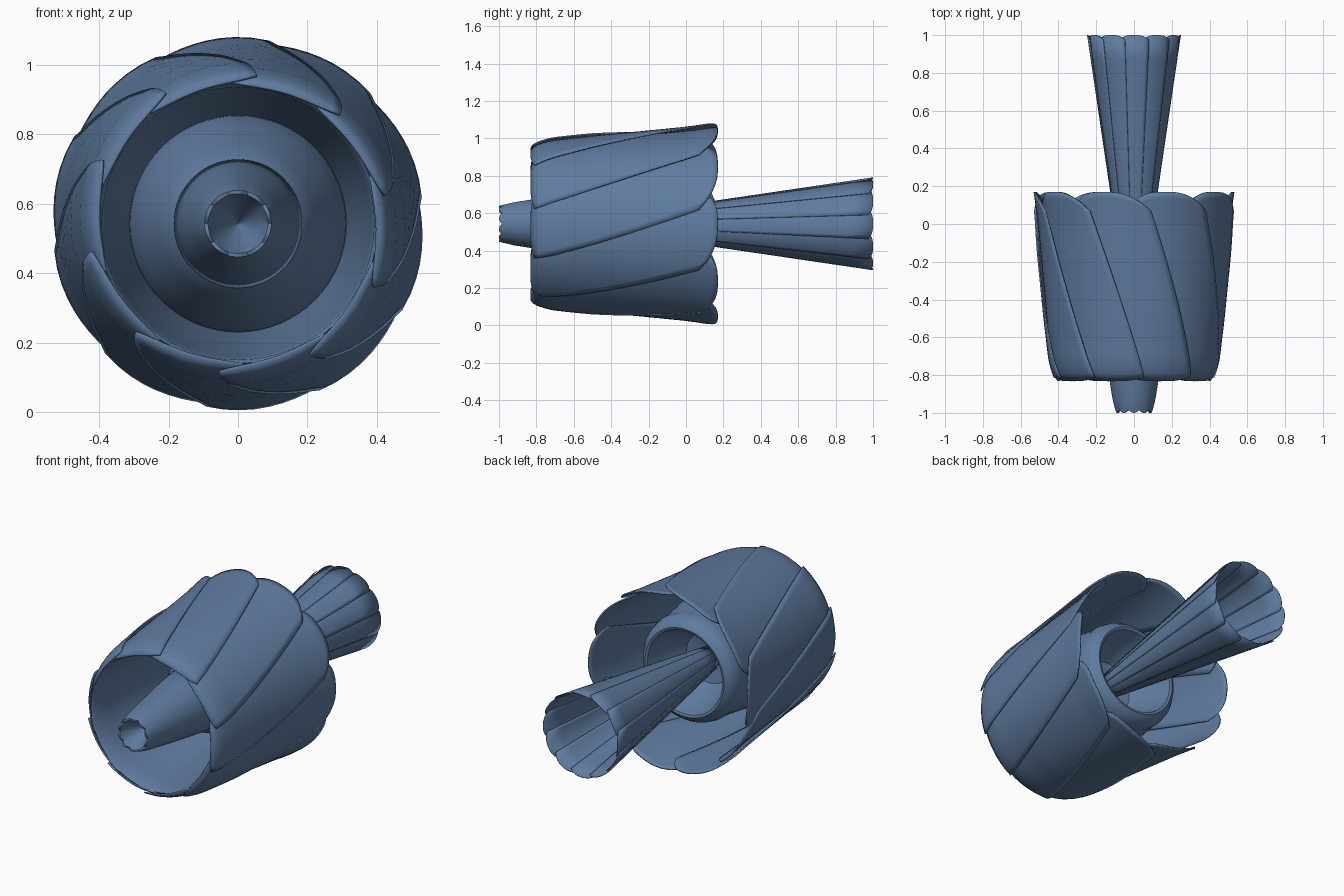
import bpy, math

if "Cube" in bpy.data.objects:
    bpy.data.objects.remove(bpy.data.objects["Cube"])

CZ = 0.543  # height of the long axis

BLUE = bpy.data.materials.new("slate_blue")
BLUE.diffuse_color = (0.115, 0.20, 0.35, 1)
BLUE.use_nodes = True
BLUE.node_tree.nodes["Principled BSDF"].inputs["Base Color"].default_value = BLUE.diffuse_color


def interp(pts, y):
    for (a, ra), (b, rb) in zip(pts, pts[1:]):
        if y <= b:
            return ra + (rb - ra) * max(0, (y - a)) / (b - a)
    return pts[-1][1]


def make(name, verts, faces, thick=0):
    me = bpy.data.meshes.new(name)
    me.from_pydata(verts, [], faces)
    me.materials.append(BLUE)
    me.update()
    ob = bpy.data.objects.new(name, me)
    bpy.context.collection.objects.link(ob)
    bpy.context.view_layer.objects.active = ob
    ob.select_set(True)
    bpy.ops.object.shade_smooth_by_angle(angle=math.radians(45))
    ob.select_set(False)
    if thick:
        m = ob.modifiers.new("thickness", 'SOLIDIFY')
        m.thickness = thick
        m.offset = 0
    return ob


def petals(name, n, profile, half, twist, tilt, back_round, front_round, thick, nu=12, nv=32):
    """Ring of overlapping, twisted, round-ended petals around the y axis."""
    verts, faces = [], []
    y0, y1 = profile[0][0], profile[-1][0]
    for k in range(n):
        base = len(verts)
        for j in range(nv + 1):
            t = j / nv
            for i in range(nu + 1):
                u = 2 * i / nu - 1
                e = abs(u) ** 3
                a, b = y0 + front_round * e, y1 - back_round * e
                y = a + (b - a) * t
                r = interp(profile, y) + tilt * u * (0.6 + 0.4 * t)
                ang = math.radians(360 * k / n + half * u - twist * (y1 - y))
                verts.append((r * math.cos(ang), y, CZ + r * math.sin(ang)))
        for j in range(nv):
            for i in range(nu):
                p = base + j * (nu + 1) + i
                faces.append((p, p + 1, p + nu + 2, p + nu + 1))
    return make(name, verts, faces, thick)


def lathe(name, profile, n=64, lobes=0, wave=0):
    """Revolve (y, r) points; the foremost points get a scalloped edge."""
    verts, faces = [], []
    for y, r in profile:
        for i in range(n):
            a = 2 * math.pi * i / n
            w = wave * abs(math.sin(lobes * a / 2)) if y < -0.97 else 0
            verts.append((r * math.cos(a), y - w, CZ + r * math.sin(a)))
    for j in range(len(profile) - 1):
        for i in range(n):
            k = (i + 1) % n
            faces.append((j * n + i, j * n + k, (j + 1) * n + k, (j + 1) * n + i))
    return make(name, verts, faces)


# Outer shell of ten twisted petals, curling inwards at the front
petals("outer_petals", 10,
       [(-0.83, 0.40), (-0.81, 0.42), (-0.78, 0.433), (-0.72, 0.448), (-0.5, 0.47),
        (0, 0.507), (0.17, 0.526)],
       24, 38, -0.016, 0.10, 0.02, 0.008)

# Lining that narrows from the front lip to the cup
lathe("intake_lining", [(-0.80, 0.416), (-0.815, 0.402), (-0.80, 0.392), (-0.7, 0.385),
                        (-0.45, 0.36), (-0.2, 0.325), (-0.08, 0.31)])

# Flared tail of narrow straight petals
petals("tail_trumpet", 12, [(-0.22, 0.065), (1.0, 0.246)],
       19, 0, -0.005, 0.025, 0, 0.004, nu=8, nv=10)

# Inner cup, open towards the back with a rounded rim
lathe("inner_cup", [(-0.47, 0.15), (-0.45, 0.18), (-0.35, 0.225), (-0.22, 0.28), (-0.12, 0.31),
                    (-0.07, 0.315), (-0.03, 0.305), (0.0, 0.285), (0.015, 0.262), (0.01, 0.248),
                    (-0.02, 0.238), (-0.12, 0.21), (-0.22, 0.15), (-0.25, 0.0)])

# Front bud with a scalloped mouth and conical hollow
lathe("front_bud", [(-0.42, 0.0), (-0.42, 0.175), (-0.45, 0.185), (-0.6, 0.165), (-0.75, 0.142),
                    (-0.85, 0.126), (-0.92, 0.115), (-0.97, 0.103), (-0.985, 0.096),
                    (-0.985, 0.086), (-0.97, 0.076), (-0.94, 0.066), (-0.82, 0.0)],
      n=80, lobes=10, wave=0.015)
